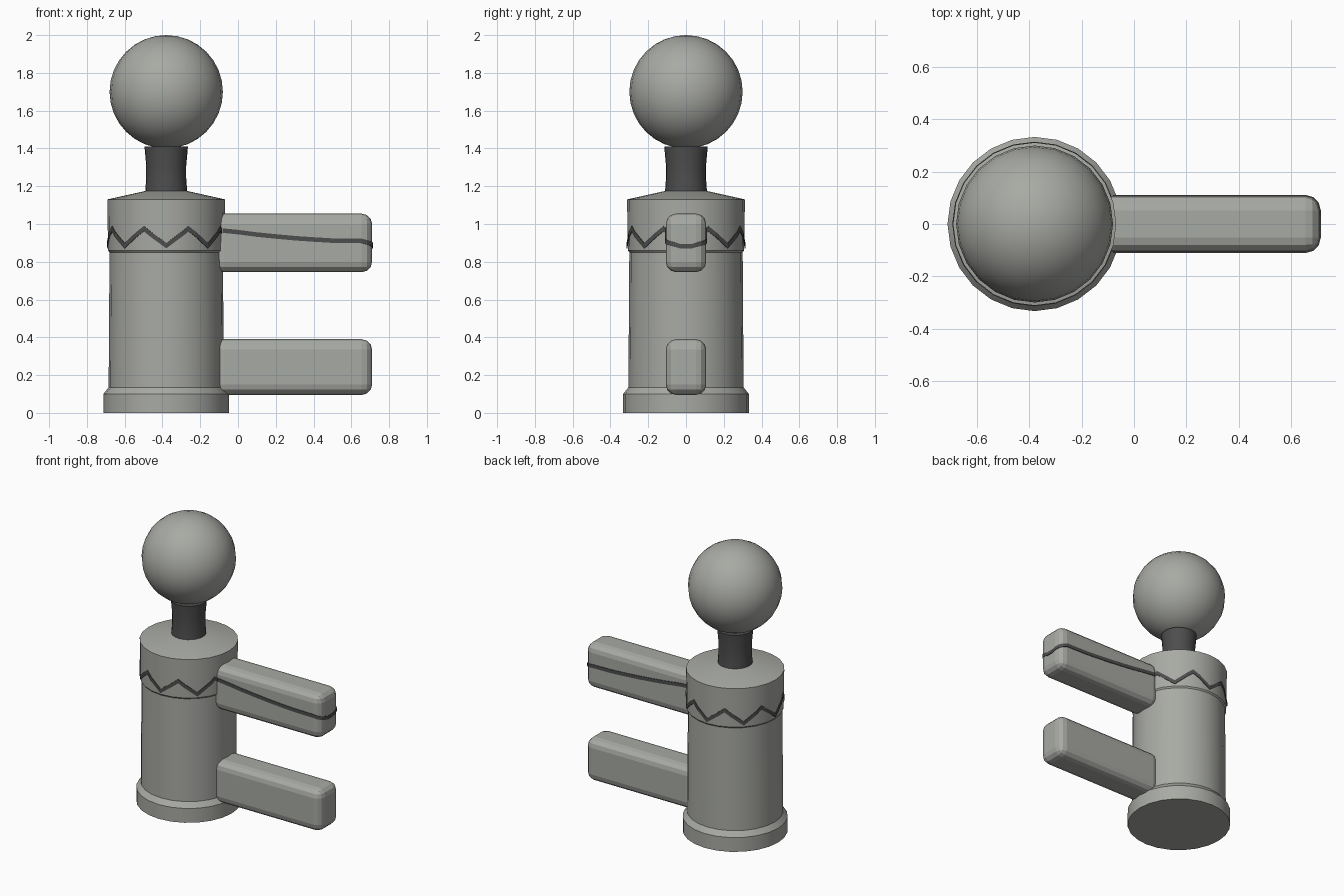
import bpy, bmesh, math
from mathutils import Vector

if "Cube" in bpy.data.objects:
    bpy.data.objects.remove(bpy.data.objects["Cube"])

CX = -0.38      # axis of the round column
SIDES = 24


def material(name, rgb):
    m = bpy.data.materials.new(name)
    m.diffuse_color = (*rgb, 1)
    m.use_nodes = True
    m.node_tree.nodes["Principled BSDF"].inputs["Base Color"].default_value = m.diffuse_color
    return m


STONE = material("stone_grey", (0.39, 0.40, 0.37))
DARK = material("dark_grey", (0.075, 0.075, 0.075))


def make(name, bm, mat, smooth=None):
    bmesh.ops.recalc_face_normals(bm, faces=bm.faces[:])
    mesh = bpy.data.meshes.new(name)
    bm.to_mesh(mesh)
    bm.free()
    mesh.materials.append(mat)
    ob = bpy.data.objects.new(name, mesh)
    bpy.context.collection.objects.link(ob)
    if smooth:
        bpy.ops.object.select_all(action='DESELECT')
        ob.select_set(True)
        bpy.context.view_layer.objects.active = ob
        bpy.ops.object.shade_smooth_by_angle(angle=math.radians(smooth))
    return ob


def lathe(name, profile, mat):
    """Closed round part from (radius, z) pairs."""
    bm = bmesh.new()
    rings = []
    for r, z in profile:
        rings.append([bm.verts.new((CX + r * math.cos(2 * math.pi * i / SIDES),
                                    r * math.sin(2 * math.pi * i / SIDES), z))
                      for i in range(SIDES)])
    for a, b in zip(rings, rings[1:]):
        for i in range(SIDES):
            j = (i + 1) % SIDES
            bm.faces.new((a[i], a[j], b[j], b[i]))
    bm.faces.new(rings[0][::-1])
    bm.faces.new(rings[-1])
    return make(name, bm, mat, 30)


def ribbon(name, points, half, closed=False):
    """Thin upright band along points, hugging the surface below it."""
    bm = bmesh.new()
    pairs = [(bm.verts.new(p - Vector((0, 0, half))),
              bm.verts.new(p + Vector((0, 0, half)))) for p in points]
    if closed:
        pairs.append(pairs[0])
    for a, b in zip(pairs, pairs[1:]):
        bm.faces.new((a[0], b[0], b[1], a[1]))
    ob = make(name, bm, DARK)
    mod = ob.modifiers.new("thickness", 'SOLIDIFY')
    mod.thickness = 0.004
    mod.offset = 0


def arm(name, z0, z1):
    """Rounded bar reaching out from the column."""
    x0, x1, w = -0.13, 0.71, 0.214
    bm = bmesh.new()
    bmesh.ops.create_cube(bm, size=1)
    for v in bm.verts:
        v.co = ((x0 + x1) / 2 + v.co.x * (x1 - x0), v.co.y * w,
                (z0 + z1) / 2 + v.co.z * (z1 - z0))
    bmesh.ops.bevel(bm, geom=bm.edges[:], offset=0.055, offset_type='OFFSET',
                    segments=3, profile=0.5, affect='EDGES')
    make(name, bm, STONE)


# Column, collar and neck
lathe("body", [(0.333, 0), (0.333, 0.10), (0.305, 0.135), (0.30, 0.87)], STONE)
lathe("collar", [(0.300, 0.85), (0.308, 0.86), (0.312, 1.13), (0.11, 1.175)], STONE)
lathe("neck", [(0.112, 1.16), (0.106, 1.24), (0.106, 1.31), (0.115, 1.41)], DARK)

# Ball on top
bm = bmesh.new()
bmesh.ops.create_uvsphere(bm, u_segments=24, v_segments=16, radius=0.30)
bmesh.ops.translate(bm, verts=bm.verts[:], vec=(CX, 0, 1.70))
make("ball_head", bm, STONE, 40)

# Two arms
arm("upper_arm", 0.745, 1.055)
arm("lower_arm", 0.095, 0.39)

# Zigzag band round the collar: eight waves, following its flat sides
zigzag = []
for i in range(96):
    a = math.radians(i * 3.75)
    off = math.radians((i * 3.75) % 15 - 7.5)
    r = 0.3105 * math.cos(math.radians(7.5)) / math.cos(off) + 0.002
    t = (i % 12) / 6
    z = 0.885 + 0.09 * (t if t <= 1 else 2 - t)
    zigzag.append(Vector((CX + r * math.cos(a), r * math.sin(a), z)))
ribbon("collar_zigzag", zigzag, 0.014, True)

# Wavy stripe along both sides and the end of the upper arm
half_path = [(x, -0.109, z) for x, z in
             ((-0.08, 0.965), (0.0, 0.957), (0.1, 0.944), (0.2, 0.934),
              (0.3, 0.925), (0.4, 0.918), (0.5, 0.912))]
for k in range(4):
    a = math.radians(30 * k)
    half_path.append((0.655 + 0.057 * math.sin(a),
                      -0.052 - 0.057 * math.cos(a), 0.910 - 0.007 * k))
half_path.append((0.712, -0.025, 0.881))
stripe = [Vector(p) for p in half_path]
stripe += [Vector((p.x, -p.y, p.z)) for p in reversed(stripe)]
ribbon("arm_stripe", stripe, 0.012)
